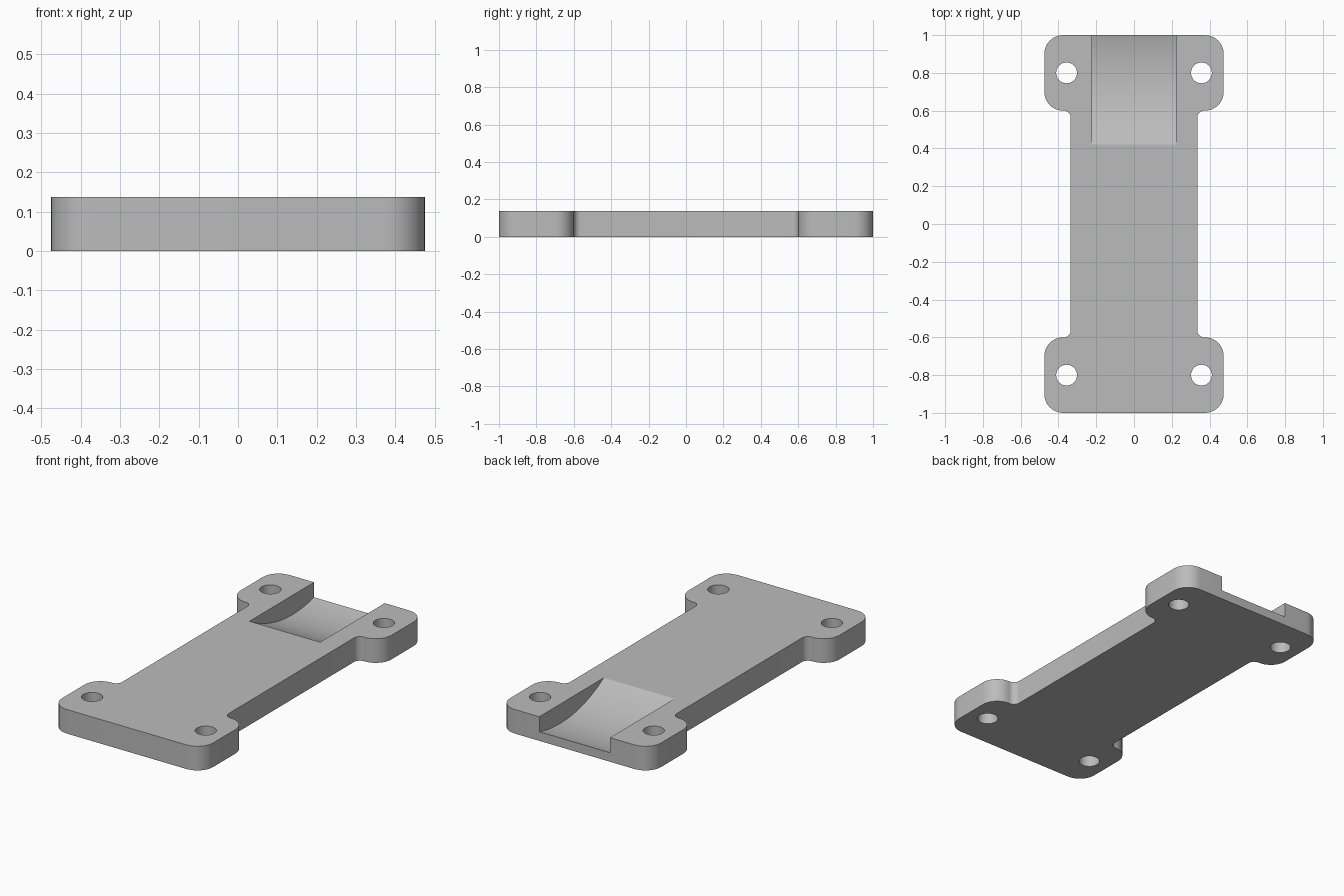
import bpy
import bmesh
from math import cos, sin, pi, sqrt
from mathutils import Vector

cube = bpy.data.objects.get("Cube")
if cube:
    bpy.data.objects.remove(cube, do_unlink=True)

THICK = 0.137
HALF_WAIST, HALF_WIDTH, HALF_LENGTH = 0.335, 0.475, 1.0
EAR_Y, EAR_R, FILLET_R = 0.6, 0.1, 0.037
HOLE_X, HOLE_Y, HOLE_R = 0.357, 0.8, 0.055
SADDLE_X, SADDLE_Y, SADDLE_Z, SADDLE_R = 0.222, 0.81, 0.772, 0.745

grey = bpy.data.materials.new("plain grey")
grey.use_nodes = True
colour = (0.5, 0.5, 0.5, 1)
grey.diffuse_color = colour
grey.node_tree.nodes["Principled BSDF"].inputs["Base Color"].default_value = colour


def arc(cx, cy, r, a0, a1, n=10):
    """Points along an arc, angles in quarter turns."""
    angles = [(a0 + (a1 - a0) * i / n) * pi / 2 for i in range(n + 1)]
    return [(cx + r * cos(a), cy + r * sin(a)) for a in angles]


def prism(name, points, shift):
    """Closed 3D outline extruded along a vector."""
    bm = bmesh.new()
    face = bm.faces.new([bm.verts.new(p) for p in points])
    new = bmesh.ops.extrude_face_region(bm, geom=[face])["geom"]
    verts = [g for g in new if isinstance(g, bmesh.types.BMVert)]
    bmesh.ops.translate(bm, verts=verts, vec=Vector(shift))
    bmesh.ops.recalc_face_normals(bm, faces=bm.faces)
    mesh = bpy.data.meshes.new(name)
    bm.to_mesh(mesh)
    bm.free()
    obj = bpy.data.objects.new(name, mesh)
    bpy.context.collection.objects.link(obj)
    mesh.materials.append(grey)
    return obj


def cut(target, cutter):
    cutter.hide_render = True
    mod = target.modifiers.new("cut", "BOOLEAN")
    mod.operation = "DIFFERENCE"
    mod.solver = "EXACT"
    mod.object = cutter
    bpy.context.view_layer.objects.active = target
    bpy.ops.object.modifier_apply(modifier=mod.name)
    bpy.data.objects.remove(cutter, do_unlink=True)


# Plate outline: one quarter, mirrored into the other three
quarter = (arc(HALF_WAIST + FILLET_R, EAR_Y - FILLET_R, FILLET_R, 2, 1)
           + arc(HALF_WIDTH - EAR_R, EAR_Y + EAR_R, EAR_R, -1, 0)
           + arc(HALF_WIDTH - EAR_R, HALF_LENGTH - EAR_R, EAR_R, 0, 1))
half = [(x, -y) for x, y in reversed(quarter)] + quarter
outline = half + [(-x, y) for x, y in reversed(half)]
plate = prism("mounting_plate", [(x, y, 0) for x, y in outline], (0, 0, THICK))

# Screw holes
for sx in (-1, 1):
    for sy in (-1, 1):
        ring = arc(sx * HOLE_X, sy * HOLE_Y, HOLE_R, 0, 4, 48)[:-1]
        cut(plate, prism("hole_cutter", [(x, y, -0.1) for x, y in ring], (0, 0, 0.4)))

# Curved saddle recess, open at the back
drop = SADDLE_Z - THICK
y_start = SADDLE_Y - sqrt(SADDLE_R ** 2 - drop ** 2) - 0.02
y_end = HALF_LENGTH + 0.05
steps = 40
profile = []
for i in range(steps + 1):
    y = y_start + (y_end - y_start) * i / steps
    profile.append((y, SADDLE_Z - sqrt(SADDLE_R ** 2 - (y - SADDLE_Y) ** 2)))
profile += [(y_end, THICK * 2), (y_start, THICK * 2)]
cut(plate, prism("saddle_cutter", [(-SADDLE_X, y, z) for y, z in profile],
                 (2 * SADDLE_X, 0, 0)))

# Smooth rounds, sharp edges
bpy.ops.object.select_all(action="DESELECT")
plate.select_set(True)
bpy.context.view_layer.objects.active = plate
bpy.ops.object.shade_smooth_by_angle(angle=pi / 7)
